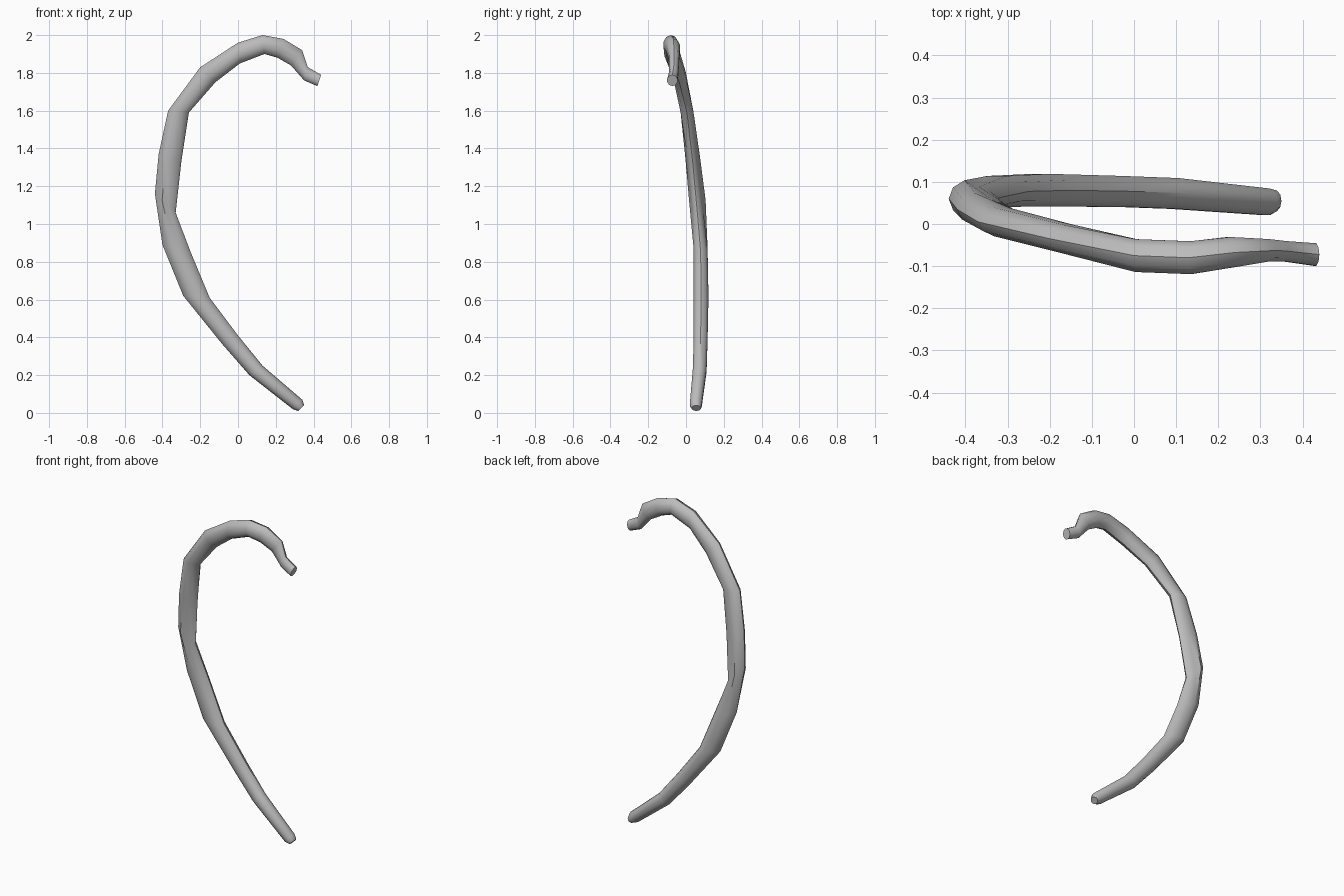
import bpy
import bmesh
import math

cube = bpy.data.objects.get("Cube")
if cube:
    bpy.data.objects.remove(cube, do_unlink=True)

SIDES = 10

# Stations along the bone, from the lower tip to the upper head:
# outer edge x, z, inner edge x, z, front y, back y
stations = [
    (.32, .01, .35, .04, .03, .08),
    (.29, .02, .34, .07, .02, .085),
    (.06, .2, .13, .25, .035, .11),
    (-.08, .36, 0, .41, .04, .115),
    (-.29, .62, -.15, .61, .04, .12),
    (-.4, .89, -.25, .85, .04, .115),
    (-.44, 1.16, -.33, 1.06, .015, .105),
    (-.42, 1.37, -.3, 1.33, -.005, .075),
    (-.37, 1.6, -.26, 1.59, -.03, .04),
    (-.2, 1.83, -.07, 1.81 - .06, -.07, 0),
    (0, 1.96, .01, 1.85, -.115, -.035),
    (.13, 2, .14, 1.9, -.12, -.04),
    (.24, 1.98, .21, 1.88, -.105, -.03),
    (.34, 1.92, .28, 1.84, -.09, -.035),
    (.37, 1.83, .35, 1.76, -.09, -.04),
    (.44, 1.79, .42, 1.73, -.1, -.045),
]
# Keep the inner edge just inside the bend below the arch
stations[9] = (-.2, 1.83, -.12, 1.75, -.07, 0)


def add_ring(bm, station):
    """One rounded cross-section spanning the outer and inner edges."""
    outer_x, outer_z, inner_x, inner_z, front, back = station
    ridged = 1 < outer_z < 1.5
    ring = []
    for i in range(SIDES):
        angle = math.tau * i / SIDES
        across = (1 - math.cos(angle)) / 2
        depth = math.sin(angle) / math.sin(math.tau * .2) ** .5
        depth = max(-1, min(1, depth))
        # The middle of the shaft narrows to a ridge on its inner side
        if ridged and across > .6:
            depth *= .65
        ring.append(bm.verts.new((
            outer_x + (inner_x - outer_x) * across,
            (front + back) / 2 + depth * (back - front) / 2,
            outer_z + (inner_z - outer_z) * across,
        )))
    return ring


# Curved shaft with closed ends
bm = bmesh.new()
rings = [add_ring(bm, station) for station in stations]
for lower, upper in zip(rings, rings[1:]):
    for i in range(SIDES):
        j = (i + 1) % SIDES
        bm.faces.new((lower[i], lower[j], upper[j], upper[i]))
bm.faces.new(rings[0])
bm.faces.new(rings[-1])
bmesh.ops.recalc_face_normals(bm, faces=bm.faces)
mesh = bpy.data.meshes.new("rib_bone")
bm.to_mesh(mesh)
bm.free()

bone = bpy.data.objects.new("rib_bone", mesh)
bpy.context.collection.objects.link(bone)

# Plain grey bone colour
grey = bpy.data.materials.new("bone_grey")
grey.use_nodes = True
colour = (.5, .5, .5, 1)
grey.diffuse_color = colour
grey.node_tree.nodes["Principled BSDF"].inputs["Base Color"].default_value = colour
mesh.materials.append(grey)

bpy.ops.object.select_all(action="DESELECT")
bone.select_set(True)
bpy.context.view_layer.objects.active = bone
bpy.ops.object.shade_smooth_by_angle(angle=math.radians(40))
